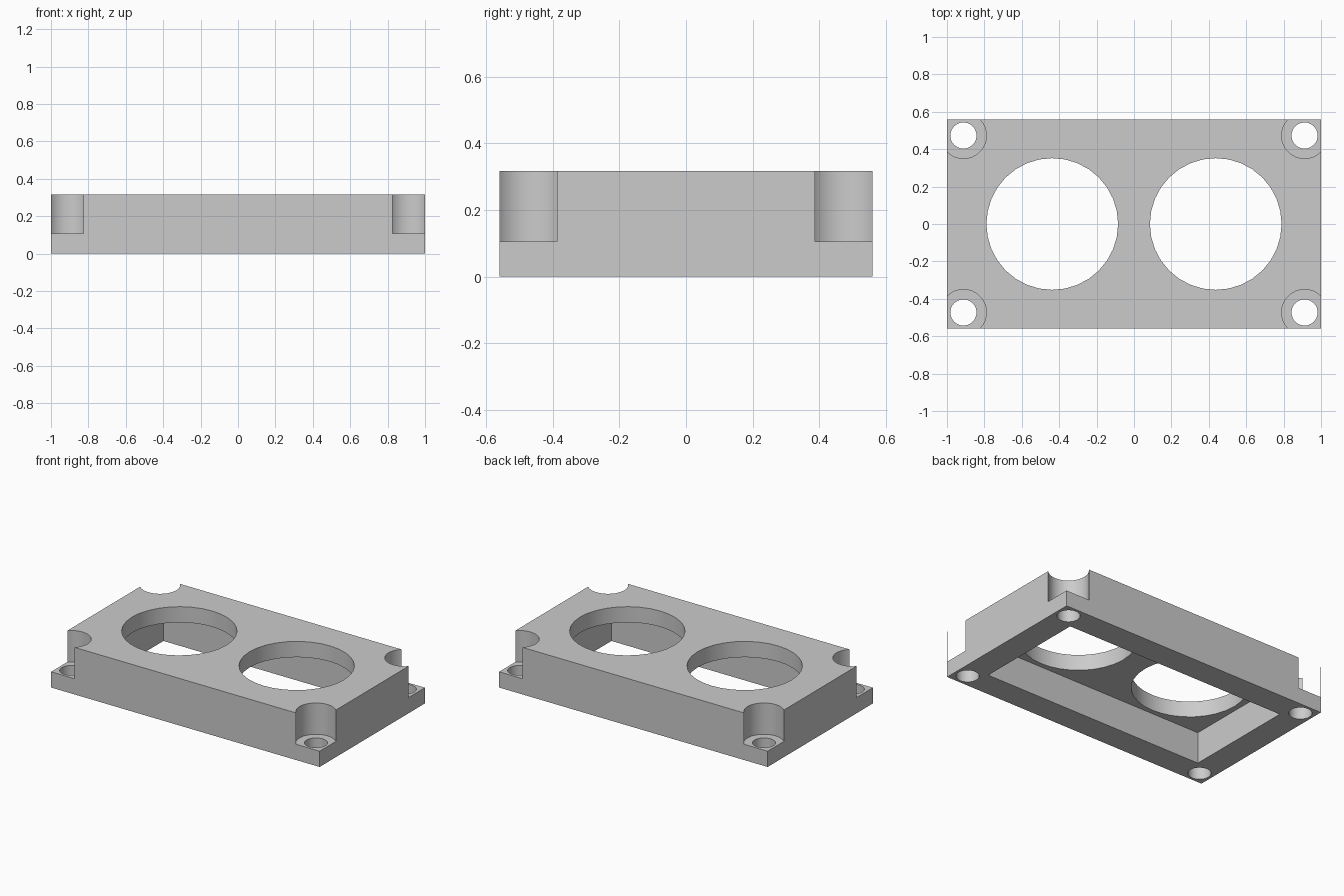
import bpy
import math

old = bpy.data.objects.get("Cube")
if old:
    bpy.data.objects.remove(old, do_unlink=True)

# Overall sizes
LENGTH, WIDTH, HEIGHT = 2.0, 1.12, 0.317
WALL = 0.176
LEDGE = 0.106
EPS = 0.05

grey = bpy.data.materials.new("plain grey")
grey.use_nodes = True
colour = (0.6, 0.6, 0.6, 1)
grey.diffuse_color = colour
grey.node_tree.nodes["Principled BSDF"].inputs["Base Color"].default_value = colour


def box(name, sx, sy, z0, z1):
    bpy.ops.mesh.primitive_cube_add(size=1, location=(0, 0, (z0 + z1) / 2))
    ob = bpy.context.object
    ob.name = name
    ob.scale = (sx, sy, z1 - z0)
    bpy.ops.object.transform_apply(location=True, rotation=False, scale=True)
    return ob


def cylinder(name, x, y, r, z0, z1):
    bpy.ops.mesh.primitive_cylinder_add(
        vertices=32, radius=r, depth=z1 - z0, location=(x, y, (z0 + z1) / 2))
    ob = bpy.context.object
    ob.name = name
    return ob


def cut(target, cutter):
    mod = target.modifiers.new(cutter.name, "BOOLEAN")
    mod.operation = "DIFFERENCE"
    mod.solver = "EXACT"
    mod.object = cutter
    bpy.context.view_layer.objects.active = target
    bpy.ops.object.modifier_apply(modifier=mod.name)
    bpy.data.objects.remove(cutter, do_unlink=True)


# Housing block, hollow from below
housing = box("housing", LENGTH, WIDTH, 0, HEIGHT)
housing.data.materials.append(grey)
cut(housing, box("pocket_cutter", LENGTH - 2 * WALL, WIDTH - 2 * WALL,
                 -EPS, HEIGHT - LEDGE))

for sx in (-1, 1):
    # Large round openings in the top plate
    cut(housing, cylinder("opening_cutter", sx * 0.437, 0, 0.352, WALL, HEIGHT + EPS))
    # Corner recesses with screw holes
    for sy in (-1, 1):
        x, y = sx * 0.912, sy * 0.473
        cut(housing, cylinder("recess_cutter", x, y, 0.123, LEDGE, HEIGHT + EPS))
        cut(housing, cylinder("screw_hole_cutter", x, y, 0.07, -EPS, WALL))

# Smooth round walls, crisp corners
bpy.ops.object.select_all(action="DESELECT")
housing.select_set(True)
bpy.context.view_layer.objects.active = housing
bpy.ops.object.shade_smooth_by_angle(angle=math.radians(30))
